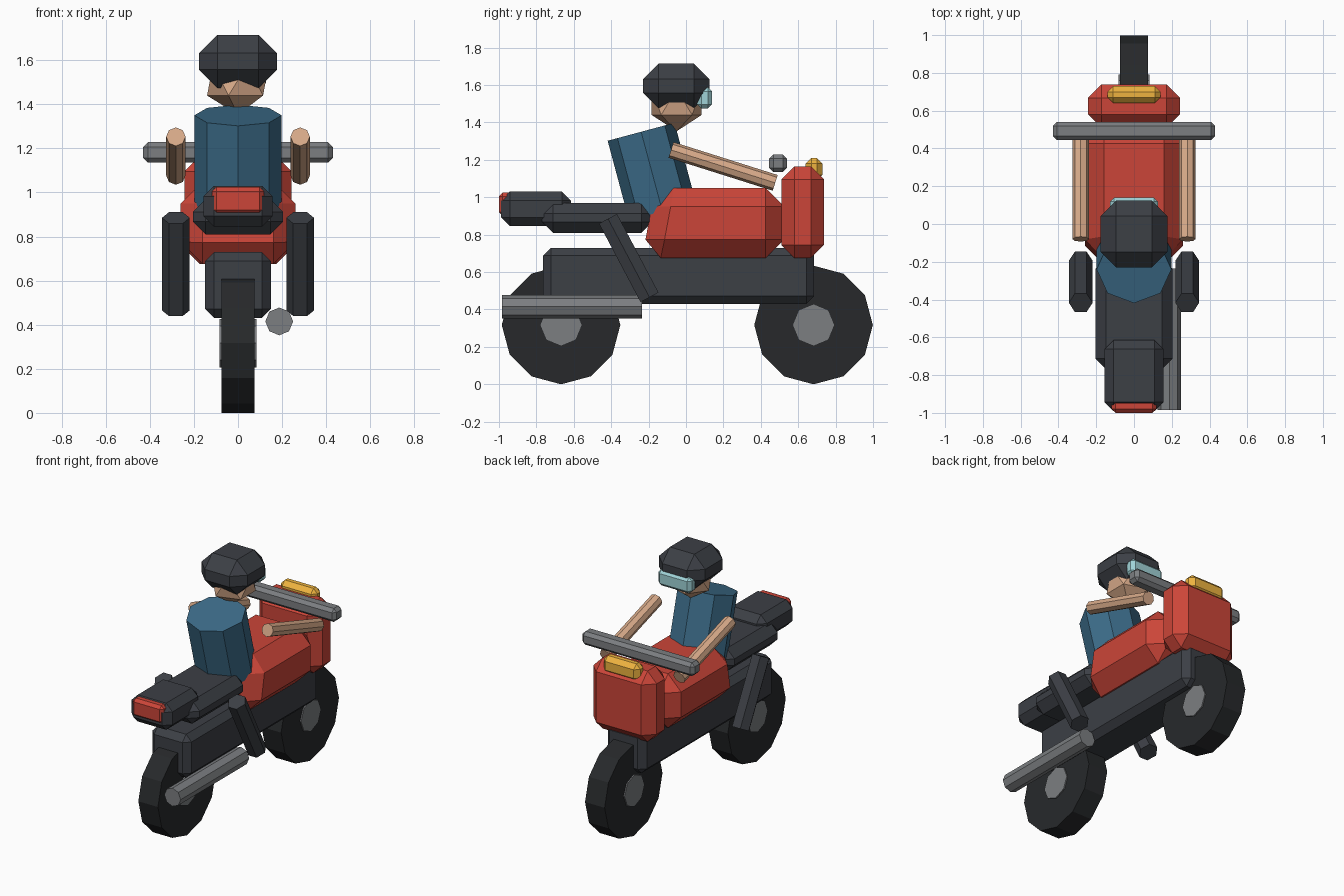
import bpy, bmesh, math
from mathutils import Vector, Matrix

if "Cube" in bpy.data.objects:
    bpy.data.objects.remove(bpy.data.objects["Cube"])

COLORS = {
    "dark": (0.045, 0.05, 0.06), "rubber": (0.02, 0.022, 0.024),
    "metal": (0.2, 0.21, 0.22), "red": (0.6, 0.06, 0.04),
    "blue": (0.045, 0.15, 0.25), "skin": (0.68, 0.4, 0.25),
    "amber": (0.85, 0.45, 0.05), "glass": (0.35, 0.65, 0.68),
}
MATS = {}
for key, rgb in COLORS.items():
    MATS[key] = bpy.data.materials.new(key)
    MATS[key].diffuse_color = (*rgb, 1)


def finish(name, bm, mat):
    mesh = bpy.data.meshes.new(name)
    bm.to_mesh(mesh)
    bm.free()
    mesh.materials.append(MATS[mat])
    ob = bpy.data.objects.new(name, mesh)
    bpy.context.collection.objects.link(ob)
    return ob


def block(name, mat, half_x, y, z, bevel, rear_top_shift=0):
    """Chamfered box centred on x, spanning the y and z ranges."""
    bm = bmesh.new()
    bmesh.ops.create_cube(bm, size=1)
    for v in bm.verts:
        rear_top = v.co.y < 0 and v.co.z > 0
        v.co = (v.co.x * 2 * half_x, y[v.co.y > 0], z[v.co.z > 0])
        if rear_top:
            v.co.y += rear_top_shift
    ob = finish(name, bm, mat)
    mod = ob.modifiers.new("chamfer", "BEVEL")
    mod.width = bevel
    mod.segments = 1
    mod.limit_method = "NONE"
    return ob


def rod(name, mat, a, b, radius, sides, depth_scale=1):
    """Prism from a to b with its first corner along the horizontal side axis."""
    a, b = Vector(a), Vector(b)
    axis = (b - a).normalized()
    side = Vector((0, 1, 0)) if abs(axis.x) > 0.9 else Vector((1, 0, 0))
    other = axis.cross(side).normalized()
    bm = bmesh.new()
    rings = []
    for p in (a, b):
        ring = []
        for i in range(sides):
            t = 2 * math.pi * i / sides
            ring.append(bm.verts.new(p + radius * (side * math.cos(t) + other * math.sin(t) * depth_scale)))
        rings.append(ring)
    bm.faces.new(rings[0][::-1])
    bm.faces.new(rings[1])
    for i in range(sides):
        j = (i + 1) % sides
        bm.faces.new((rings[0][i], rings[0][j], rings[1][j], rings[1][i]))
    return finish(name, bm, mat)


# Wheels and hubs
for label, y in (("rear", -0.668), ("front", 0.682)):
    rod(label + "_tyre", "rubber", (-0.075, y, 0.317), (0.075, y, 0.317), 0.317, 12)
    rod(label + "_hub", "metal", (-0.083, y, 0.317), (0.083, y, 0.317), 0.11, 8)

# Bike body
block("frame", "dark", 0.15, (-0.765, 0.685), (0.43, 0.73), 0.042)
block("fuel_tank", "red", 0.26, (-0.235, 0.525), (0.675, 1.05), 0.1, 0.07)
block("fairing", "red", 0.243, (0.51, 0.738), (0.675, 1.165), 0.07)
block("headlight", "amber", 0.14, (0.64, 0.73), (1.09, 1.21), 0.03)
block("seat", "dark", 0.205, (-0.77, -0.18), (0.81, 0.97), 0.058)
block("tail", "dark", 0.157, (-0.99, -0.615), (0.845, 1.03), 0.048)
block("tail_light", "red", 0.118, (-1.0, -0.93), (0.9, 1.025), 0.02)
block("handlebar", "metal", 0.43, (0.445, 0.54), (1.135, 1.228), 0.022)
rod("exhaust", "metal", (0.187, -0.985, 0.415), (0.187, -0.235, 0.415), 0.063, 8)

# Rider torso, head and helmet
rod("torso", "blue", (0, -0.126, 0.925), (0, -0.24, 1.35), 0.198, 8, 0.935)
bm = bmesh.new()
bmesh.ops.create_icosphere(bm, subdivisions=1, radius=0.157,
                           matrix=Matrix.Translation((0, -0.05, 1.51)))
finish("head", bm, "skin")
block("helmet", "dark", 0.177, (-0.23, 0.125), (1.475, 1.715), 0.083)
block("visor", "glass", 0.127, (0.06, 0.14), (1.475, 1.587), 0.022)

# Rider limbs
for label, s in (("left", -1), ("right", 1)):
    x = 0.282 * s
    rod(label + "_arm", "skin", (x, -0.08, 1.253), (x, 0.477, 1.077), 0.044, 8)
    rod(label + "_leg", "dark", (x, -0.195, 0.465), (x, -0.417, 0.885), 0.063, 6)

for m in bpy.data.materials:
    if m.users and not m.is_grease_pencil:
        m.use_nodes = True
        m.node_tree.nodes["Principled BSDF"].inputs["Base Color"].default_value = m.diffuse_color
